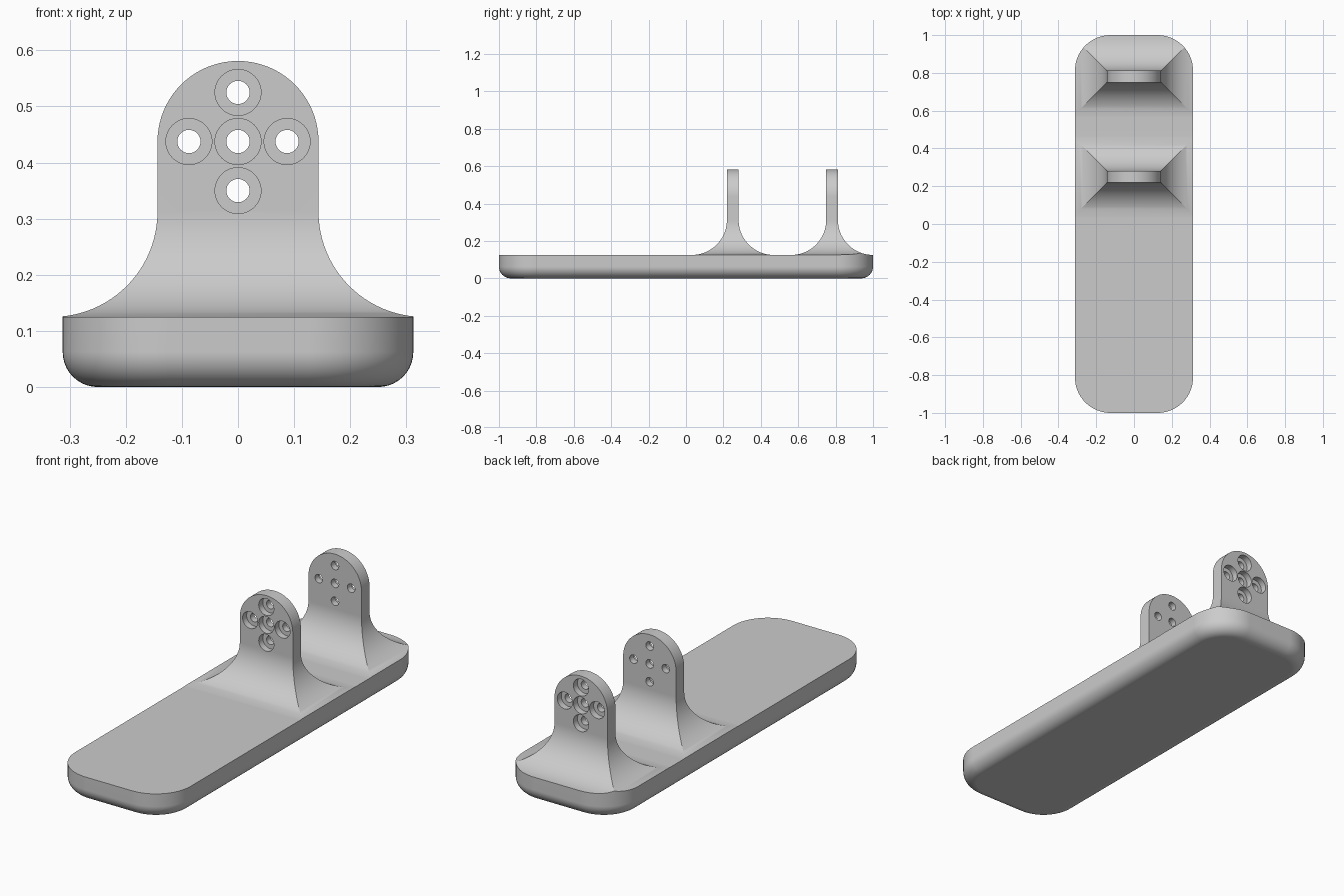
import bpy, bmesh
from math import sin, cos, pi, sqrt

cube = bpy.data.objects.get("Cube")
if cube:
    bpy.data.objects.remove(cube, do_unlink=True)

# Main dimensions
HALF_W, HALF_L, BASE_H = 0.3125, 1.0, 0.125
CORNER, EDGE = 0.1875, 0.0625
FLARE, TAB_W, TAB_T = 0.1875, 0.1435, 0.03125
TAB_Z = 0.4375
UPRIGHTS = ((0.25, -1), (0.781, 1))   # centre y, side of the counterbores

grey = bpy.data.materials.new("grey plastic")
grey.use_nodes = True
grey.diffuse_color = (0.6, 0.6, 0.6, 1)
grey.node_tree.nodes["Principled BSDF"].inputs["Base Color"].default_value = (0.6, 0.6, 0.6, 1)


def loft(bm, rings, cap_top=True):
    """Skin a stack of closed rings and cap the ends."""
    rows = [[bm.verts.new(p) for p in ring] for ring in rings]
    for a, b in zip(rows, rows[1:]):
        for i in range(len(a)):
            j = (i + 1) % len(a)
            bm.faces.new((a[i], a[j], b[j], b[i]))
    bm.faces.new(rows[0][::-1])
    if cap_top:
        bm.faces.new(rows[-1])
    return rows


def finish(bm, name):
    bmesh.ops.recalc_face_normals(bm, faces=bm.faces[:])
    mesh = bpy.data.meshes.new(name)
    bm.to_mesh(mesh)
    bm.free()
    mesh.materials.append(grey)
    obj = bpy.data.objects.new(name, mesh)
    bpy.context.collection.objects.link(obj)
    return obj


def combine(obj, other, operation):
    """Apply a boolean and discard the second solid."""
    mod = obj.modifiers.new(operation, "BOOLEAN")
    mod.operation, mod.solver, mod.object = operation, "EXACT", other
    bpy.context.view_layer.objects.active = obj
    bpy.ops.object.modifier_apply(modifier=mod.name)
    bpy.data.objects.remove(other, do_unlink=True)


def rounded_rect(inset, z, steps=16):
    r = CORNER - inset
    cx, cy = HALF_W - CORNER, HALF_L - CORNER
    ring = []
    for q, (sx, sy) in enumerate(((1, 1), (-1, 1), (-1, -1), (1, -1))):
        for k in range(steps + 1):
            a = (q + k / steps) * pi / 2
            ring.append((sx * cx + r * cos(a), sy * cy + r * sin(a), z))
    return ring


def rect(hx, hy, y, z):
    return [(-hx, y - hy, z), (hx, y - hy, z), (hx, y + hy, z), (-hx, y + hy, z)]


def make_upright(y):
    """Round-topped tab that flares out in a quarter arc on all four sides."""
    bm = bmesh.new()
    steps = 24
    rings = [rect(TAB_W + FLARE, TAB_T + FLARE, y, BASE_H / 2)]
    for k in range(steps + 1):
        a = k / steps * pi / 2
        d = FLARE * (1 - sin(a))
        rings.append(rect(TAB_W + d, TAB_T + d, y, BASE_H + FLARE * (1 - cos(a))))
    top = loft(bm, rings, cap_top=False)[-1]
    arcs = []
    for side in (-1, 1):
        arcs.append([bm.verts.new((TAB_W * cos(k * pi / 40), y + side * TAB_T,
                                   TAB_Z + TAB_W * sin(k * pi / 40))) for k in range(41)])
    front = [top[1]] + arcs[0] + [top[0]]
    back = [top[2]] + arcs[1] + [top[3]]
    bm.faces.new(front)
    bm.faces.new(back[::-1])
    for i in range(len(front) - 1):
        bm.faces.new((front[i], back[i], back[i + 1], front[i + 1]))
    return finish(bm, "upright")


def make_holes(y, side):
    """Five stepped screw holes in a cross pattern."""
    bm = bmesh.new()
    profile = ((0.041, 0.08), (0.041, 0), (0.0207, 0), (0.0207, -0.08))
    for dx, dz in ((0, 0), (1, 0), (-1, 0), (0, 1), (0, -1)):
        cx, cz = dx * 0.0875, TAB_Z + dz * 0.0875
        loft(bm, [[(cx + r * cos(k * pi / 24), y + side * h, cz + r * sin(k * pi / 24))
                   for k in range(48)] for r, h in profile])
    holes = finish(bm, "screw_hole_cutter")
    holes.hide_render = True
    return holes


# Oversized slab that receives the uprights
bm = bmesh.new()
loft(bm, [rect(0.5, 1.3, 0, -0.1), rect(0.5, 1.3, 0, BASE_H)])
bracket = finish(bm, "mounting_base_with_uprights")

for y, side in UPRIGHTS:
    upright = make_upright(y)
    combine(upright, make_holes(y, side), "DIFFERENCE")
    combine(bracket, upright, "UNION")

# Trim everything to the rounded outline with its filleted underside
bm = bmesh.new()
rings = []
for k in range(11):
    a = k / 10 * pi / 2
    rings.append(rounded_rect(EDGE * (1 - sin(a)), EDGE * (1 - cos(a))))
rings.append(rounded_rect(0, 1))
loft(bm, rings)
envelope = finish(bm, "outline_cutter")
envelope.hide_render = True
combine(bracket, envelope, "INTERSECT")

# Smooth curves, crisp edges, flat large faces
bpy.ops.object.select_all(action="DESELECT")
bracket.select_set(True)
bpy.context.view_layer.objects.active = bracket
bpy.ops.object.shade_smooth_by_angle(angle=pi / 9)
weighted = bracket.modifiers.new("weighted normals", "WEIGHTED_NORMAL")
weighted.keep_sharp = True
